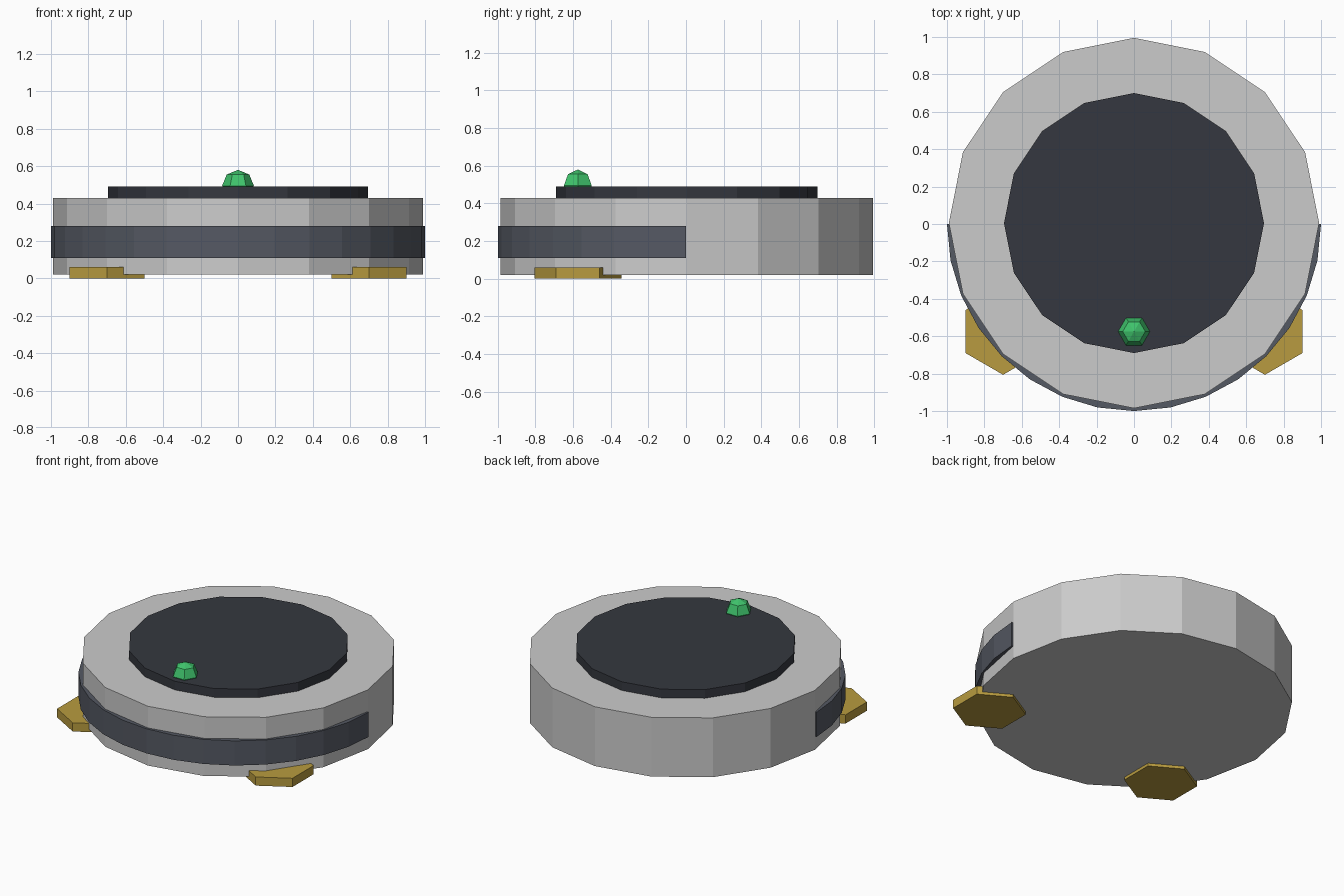
import bpy, bmesh, math

if "Cube" in bpy.data.objects:
    bpy.data.objects.remove(bpy.data.objects["Cube"])

CY = 0.005  # body centre in y


def material(name, rgb):
    m = bpy.data.materials.new(name)
    m.diffuse_color = (*rgb, 1)
    m.use_nodes = True
    m.node_tree.nodes["Principled BSDF"].inputs["Base Color"].default_value = m.diffuse_color
    return m


dark = material("dark", (0.035, 0.039, 0.05))
slate = material("slate", (0.09, 0.1, 0.125))
green = material("green", (0.05, 0.55, 0.15))
gold = material("gold", (0.48, 0.33, 0.05))


def finish(obj, name, mat):
    obj.name = name
    if mat:
        obj.data.materials.append(mat)
    return obj


def disc(name, sides, radius, x, y, z0, z1, mat=None, turn=0):
    bpy.ops.mesh.primitive_cylinder_add(vertices=sides, radius=radius, depth=z1 - z0,
                                        location=(x, y, (z0 + z1) / 2), rotation=(0, 0, turn))
    return finish(bpy.context.object, name, mat)


# Main body and raised lid
disc("body", 16, 0.99, 0, CY, 0.02, 0.43)
disc("top_plate", 16, 0.695, 0, CY, 0.43, 0.49, dark)

# Front bumper: a rectangular section swept half way round
bm = bmesh.new()
ring = [bm.verts.new(p) for p in ((-1, 0, 0.11), (-0.95, 0, 0.11), (-0.95, 0, 0.28), (-1, 0, 0.28))]
section = bm.faces.new(ring)
start = section.copy()
swept = bmesh.ops.spin(bm, geom=[section] + list(section.edges) + ring, cent=(0, 0, 0),
                       axis=(0, 0, 1), angle=math.pi, steps=16)
bmesh.ops.remove_doubles(bm, verts=bm.verts, dist=1e-5)
bmesh.ops.recalc_face_normals(bm, faces=bm.faces)
mesh = bpy.data.meshes.new("front_bumper")
bm.to_mesh(mesh)
bm.free()
bumper = bpy.data.objects.new("front_bumper", mesh)
bpy.context.collection.objects.link(bumper)
finish(bumper, "front_bumper", slate)

# Status button
bpy.ops.mesh.primitive_uv_sphere_add(segments=6, ring_count=4, radius=0.085, location=(0, -0.575, 0.495))
button = finish(bpy.context.object, "button", green)
button.rotation_euler.z = math.pi / 6 if abs(max(v.co.x for v in button.data.vertices) - 0.085) > 0.001 else 0

# Side brushes
for side, x in (("left", -0.7), ("right", 0.7)):
    disc(side + "_side_brush", 6, 0.231, x, -0.575, 0, 0.06, gold)
